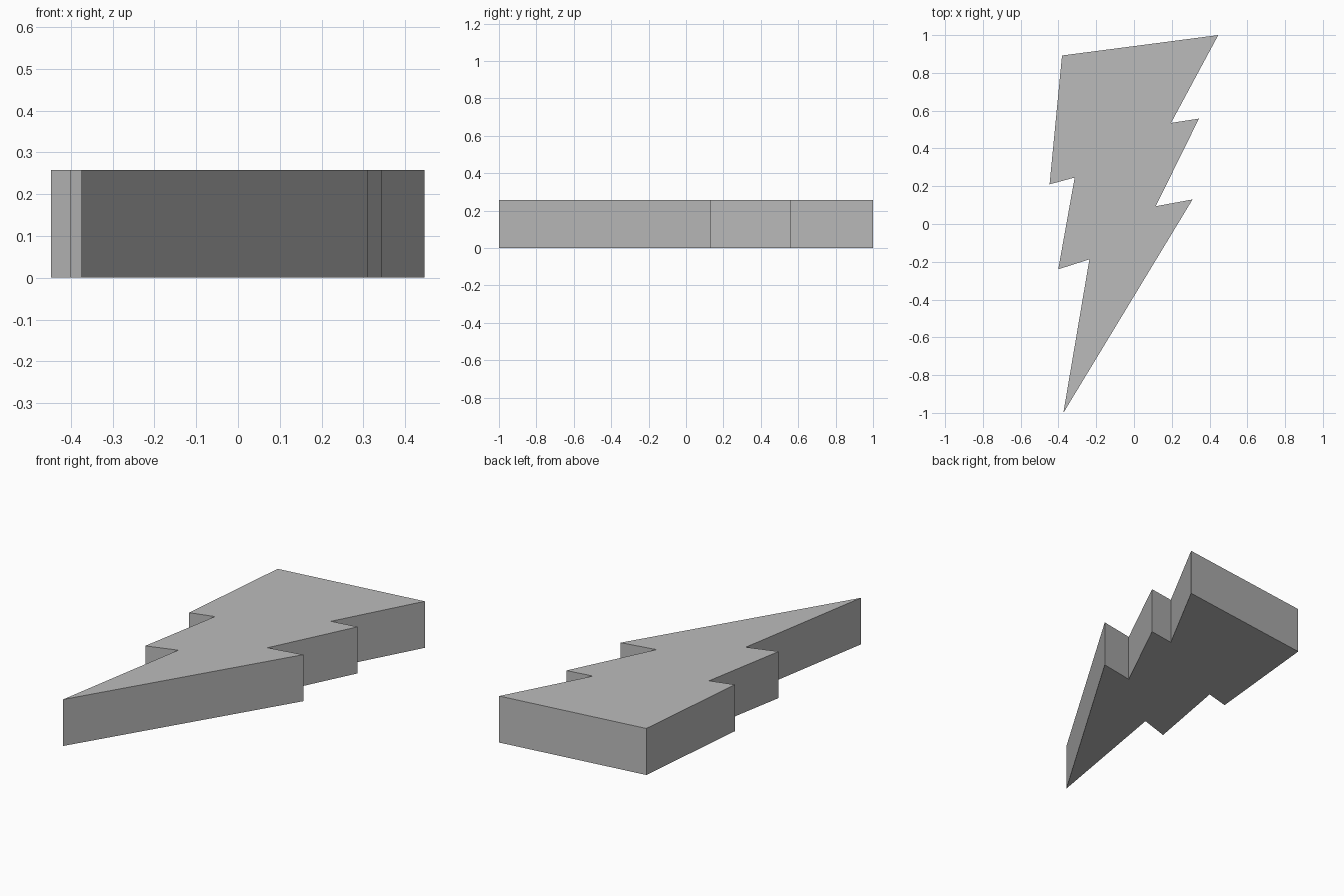
import bpy
import bmesh

cube = bpy.data.objects.get("Cube")
if cube:
    bpy.data.objects.remove(cube, do_unlink=True)

THICKNESS = 0.258

# Grey material
grey = bpy.data.materials.new("grey")
grey.use_nodes = True
colour = (0.5, 0.5, 0.5, 1)
grey.diffuse_color = colour
grey.node_tree.nodes["Principled BSDF"].inputs["Base Color"].default_value = colour

# Lightning bolt outline, counter-clockwise from the lower tip
outline = [
    (-0.374, -1.0),
    (0.31, 0.13), (0.115, 0.094),      # lower right barb
    (0.344, 0.558), (0.196, 0.535),    # upper right barb
    (0.446, 1.0), (-0.381, 0.892),     # slanted top edge
    (-0.447, 0.21), (-0.314, 0.246),   # upper left barb
    (-0.401, -0.24), (-0.236, -0.187), # lower left barb
]

# Flat slab extruded from the outline
bm = bmesh.new()
base = bm.faces.new([bm.verts.new((x, y, 0)) for x, y in outline])
result = bmesh.ops.extrude_face_region(bm, geom=[base], use_keep_orig=True)
top_verts = [v for v in result["geom"] if isinstance(v, bmesh.types.BMVert)]
bmesh.ops.translate(bm, verts=top_verts, vec=(0, 0, THICKNESS))
bmesh.ops.recalc_face_normals(bm, faces=bm.faces)

mesh = bpy.data.meshes.new("lightning_bolt")
bm.to_mesh(mesh)
bm.free()
mesh.materials.append(grey)
bolt = bpy.data.objects.new("lightning_bolt", mesh)
bpy.context.collection.objects.link(bolt)
